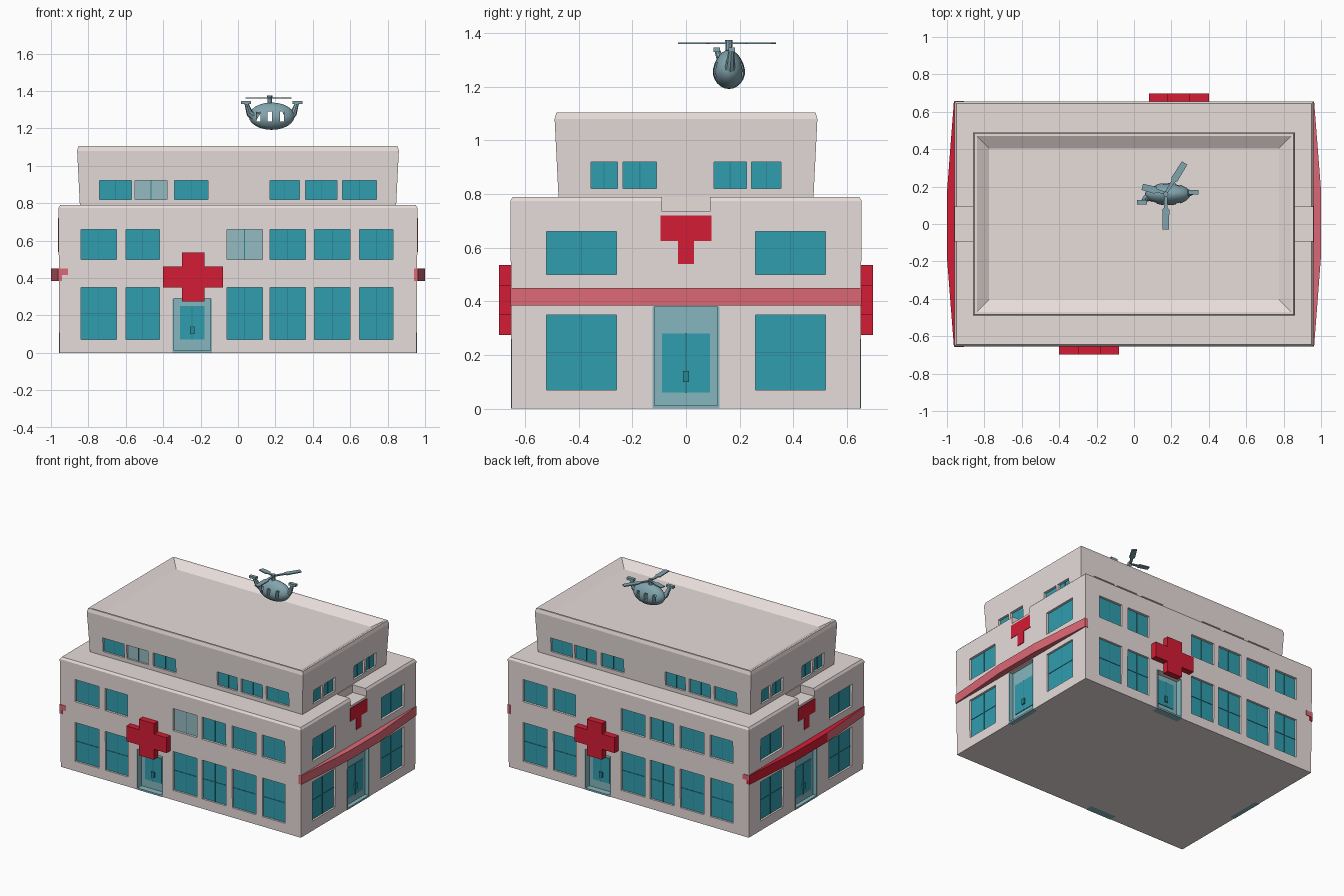
import bpy, bmesh, math
from mathutils import Matrix, Vector

if "Cube" in bpy.data.objects:
    bpy.data.objects.remove(bpy.data.objects["Cube"])


def material(name, rgb):
    m = bpy.data.materials.new(name)
    m.diffuse_color = (*rgb, 1)
    m.use_nodes = True
    m.node_tree.nodes["Principled BSDF"].inputs["Base Color"].default_value = m.diffuse_color
    return m


WALL = material("warm white wall", (0.83, 0.75, 0.73))
GLASS = material("teal glass", (0.03, 0.34, 0.43))
PALE = material("pale glass", (0.30, 0.50, 0.54))
FRAME = material("dark teal frame", (0.025, 0.24, 0.30))
DOOR = material("pale blue door", (0.24, 0.47, 0.52))
RED = material("red", (0.66, 0.012, 0.035))
PINK = material("faded red", (0.72, 0.14, 0.18))
HELI = material("grey blue", (0.22, 0.37, 0.42))


def finish(name, bm, mat, smooth=None):
    bmesh.ops.recalc_face_normals(bm, faces=bm.faces)
    me = bpy.data.meshes.new(name)
    bm.to_mesh(me)
    bm.free()
    me.materials.append(mat)
    ob = bpy.data.objects.new(name, me)
    bpy.context.collection.objects.link(ob)
    if smooth:
        bpy.ops.object.select_all(action='DESELECT')
        bpy.context.view_layer.objects.active = ob
        ob.select_set(True)
        bpy.ops.object.shade_smooth_by_angle(angle=math.radians(smooth))
    return ob


def loft(name, loops, mat, smooth=None):
    """Closed solid through equal-sized point loops."""
    bm = bmesh.new()
    rows = [[bm.verts.new(p) for p in loop] for loop in loops]
    n = len(rows[0])
    for a, b in zip(rows, rows[1:]):
        for i in range(n):
            bm.faces.new((a[i], a[(i + 1) % n], b[(i + 1) % n], b[i]))
    bm.faces.new(rows[0][::-1])
    bm.faces.new(rows[-1])
    return finish(name, bm, mat, smooth)


def rect(x, y, z):
    return [(-x, -y, z), (x, -y, z), (x, y, z), (-x, y, z)]


def boxes(name, items, mat):
    """Each item: side number (0 front, 1 right, 2 back, 3 left), u range, z range, distance range."""
    bm = bmesh.new()
    for side, u0, u1, z0, z1, d0, d1 in items:
        rot = Matrix.Rotation(side * math.pi / 2, 4, 'Z')
        mid = Matrix.Translation(((u0 + u1) / 2, -(d0 + d1) / 2, (z0 + z1) / 2))
        size = Matrix.Diagonal((u1 - u0, d1 - d0, z1 - z0, 1))
        bmesh.ops.create_cube(bm, size=1, matrix=rot @ mid @ size)
    return finish(name, bm, mat)


def prism(name, side, outline, d0, d1, mat):
    """Outline in (u, z) on one wall, extruded outward."""
    rot = Matrix.Rotation(side * math.pi / 2, 3, 'Z')
    return loft(name, [[rot @ Vector((u, -d, z)) for u, z in outline] for d in (d0, d1)], mat)


def cut(ob, cutter):
    mod = ob.modifiers.new("openings", 'BOOLEAN')
    mod.object = cutter
    mod.solver = 'EXACT'
    bpy.context.view_layer.objects.active = ob
    bpy.ops.object.modifier_apply(modifier=mod.name)
    bpy.data.objects.remove(cutter, do_unlink=True)


# Main masses: lower block and the upper storey with its sunken roof
lower = loft("lower_storeys", [rect(0.955, 0.65, 0), rect(0.96, 0.655, 0.775), rect(0.95, 0.645, 0.79)], WALL)
upper = loft("upper_storey", [rect(0.845, 0.475, 0.78), rect(0.86, 0.49, 1.08), rect(0.853, 0.483, 1.105),
                              rect(0.84, 0.47, 1.105), rect(0.775, 0.405, 1.065)], WALL)

# Window and door layout
long_u = [(-.84, -.65), (-.60, -.42), (-.06, .13), (.17, .36), (.41, .60), (.65, .83)]
long_top = [(-.74, -.57), (-.55, -.38), (-.34, -.16), (.17, .33), (.36, .53), (.56, .74)]
short_u = [(-.52, -.26), (.26, .52)]
short_top = [(-.355, -.255), (-.235, -.11), (.105, .225), (.245, .355)]
low_cut, top_cut, glass, pale, bars, doors = [], [], [], [], [], []


def window(side, u0, u1, z0, z1, wall, cuts, transom=False, faded=False):
    back = wall - 0.02
    cuts.append((side, u0, u1, z0, z1, back, wall + 0.05))
    (pale if faded else glass).append((side, u0, u1, z0, z1, back - 0.003, back + 0.004))
    mid = (u0 + u1) / 2
    bars.append((side, mid - .002, mid + .002, z0, z1, back, back + .007))
    if transom:
        bars.append((side, u0, u1, .207, .212, back, back + .007))


def door(side, u0, u1, top, wall, depth, pane):
    back = wall - depth
    low_cut.append((side, u0, u1, -0.05, top, back, wall + 0.05))
    doors.append((side, u0, u1, 0, top, back - .003, back + .005))
    doors.append((side, u0, u1, 0, .012, back, wall))
    doors.extend((side, u, u + .008, 0, top, back, wall) for u in (u0, u1 - .008))
    glass.append((side, *pane, back, back + .01))
    mid = (pane[0] + pane[1]) / 2
    bars.append((side, mid - .012, mid + .012, .10, .14, back, back + .02))
    bars.append((side, mid - .003, mid + .003, pane[2], pane[3], back, back + .013))


for side in range(4):
    long = side % 2 == 0
    wall, top_wall = (.653, .48) if long else (.958, .85)
    for i, (u0, u1) in enumerate(long_u if long else short_u):
        window(side, u0, u1, .07, .35, wall, low_cut, True)
        window(side, u0, u1, .50, .66, wall, low_cut, faded=(side == 0 and i == 2))
    for i, (u0, u1) in enumerate(long_top if long else short_top):
        window(side, u0, u1, .82, .92, top_wall, top_cut, faded=(side == 0 and i == 1))
    if long:
        door(side, -.35, -.14, .29, wall, .05, (-.31, -.18, .07, .25))
    else:
        door(side, -.125, .125, .38, wall, .035, (-.09, .09, .06, .28))
        low_cut.append((side, -.09, .09, .735, .85, .85, 1.0))  # parapet notch

cut(lower, boxes("cutter", low_cut, WALL))
cut(upper, boxes("cutter", top_cut, WALL))
boxes("window_glass", glass, GLASS)
boxes("faded_glass", pale, PALE)
boxes("window_bars", bars, FRAME)
boxes("door_frames", doors, DOOR)


# Raised crosses on front and back, small flat ones on the short sides
def cross(u, z, w, h, a, b):
    half = [(a, h), (a, b), (w, b), (w, -b), (a, -b), (a, -h)]
    pts = half + [(-x, y) for x, y in reversed(half)]
    return [(u + x, z + y) for x, y in pts]


for side, label in ((0, "front"), (2, "back")):
    prism(label + "_cross", side, cross(-.24, .405, .16, .13, .06, .055), .653, .697, RED)
short_cross = [(-.095, .72), (.095, .72), (.095, .625), (.03, .625), (.03, .54),
               (-.03, .54), (-.03, .625), (-.095, .625)]
for side, label in ((1, "right"), (3, "left")):
    prism(label + "_cross", side, short_cross, .95, .963, RED)
    # Band bulging outward above the side door, faded towards the front on the left
    rot = Matrix.Rotation(side * math.pi / 2, 3, 'Z')
    plan = [(-.655, -.94), (-.655, -.963), (-.17, -1.0), (.18, -1.0), (.655, -.963), (.655, -.94)]
    band = loft(label + "_band", [[rot @ Vector((u, d, z)) for u, d in plan] for z in (.385, .45)], PINK)
    band.data.materials.append(RED)
    for f in band.data.polygons:
        if f.center.x < 0 and f.center.y > -.3:
            f.material_index = 1
# Faded band ends wrapping onto the front and back walls
boxes("band_ends", [(0, -.96, -.91, .415, .45, .64, .657), (2, .91, .96, .415, .45, .64, .657)], PINK)

# Helicopter hull: egg shape with window holes through it
CX, CY = .18, .16
bm = bmesh.new()
bmesh.ops.create_uvsphere(bm, u_segments=20, v_segments=12, radius=1,
                          matrix=Matrix.Translation((CX, CY, 1.265)) @ Matrix.Diagonal((.122, .062, .073, 1)))
for v in bm.verts:  # narrower towards the top
    v.co.y = CY + (v.co.y - CY) * (1 - max(0, v.co.z - 1.25) * 2.5)
hull = finish("helicopter_body", bm, HELI, 40)
cut(hull, boxes("cutter", [(0, x - w, x + w, 1.237, 1.29, -.3, .0)
                           for x, w in ((.11, .010), (.17, .012), (.235, .010))], HELI))


def rod(name, path, radii, sides=8):
    """Tapered tube through (x, y, z) points, bending mostly in the xz plane."""
    loops = []
    for i, p in enumerate(path):
        a, b = path[max(i - 1, 0)], path[min(i + 1, len(path) - 1)]
        t = Vector((b[0] - a[0], 0, b[2] - a[2])).normalized()
        n = Vector((-t.z, 0, t.x))
        loops.append([Vector(p) + radii[i] * (n * math.cos(k) + Vector((0, 1, 0)) * math.sin(k))
                      for k in (2 * math.pi * j / sides for j in range(sides))])
    return loft(name, loops, HELI, 40)


# Upswept tails at both ends with small cross bars, then mast and rotor
for s, label, end_y in ((-1, "left", .115), (1, "right", .17)):
    rod(label + "_tail", [(CX + s * .075, CY, 1.255), (CX + s * .118, (CY + end_y) / 2, 1.28),
                          (CX + s * .137, end_y, 1.34)], (.035, .018, .010))
    boxes(label + "_tail_bar", [(0, CX + s * .138 - .027, CX + s * .138 + .027, 1.33, 1.346,
                                 -end_y - .012, -end_y + .012)], HELI)
MX = CX - .01
rod("rotor_mast", [(MX, CY, 1.30), (MX, CY, 1.34), (MX, CY, 1.375)], (.03, .012, .014))
for i, (angle, length) in enumerate(((58, .19), (165, .13), (270, .195))):
    rot = Matrix.Translation((MX, CY + .005, 1.362)) @ Matrix.Rotation(math.radians(angle), 4, 'Z')
    plan = [(0, -.007), (length * .4, -.010), (length * .45, -.019), (length, -.017),
            (length, .017), (length * .45, .019), (length * .4, .010), (0, .007)]
    loft(f"rotor_blade_{i + 1}", [[rot @ Vector((x, y, z)) for x, y in plan] for z in (-.003, .004)], HELI)
